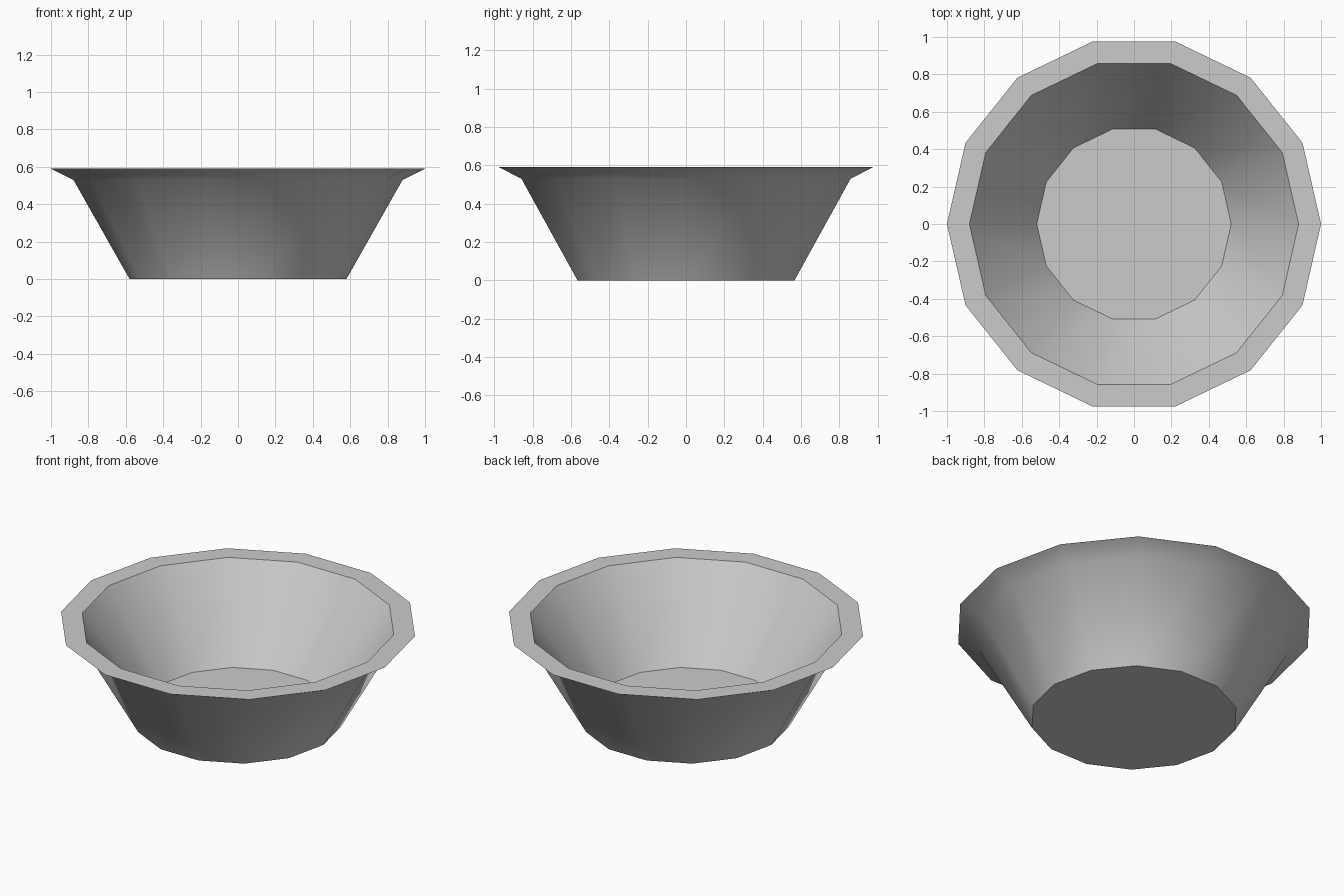
import bpy
import bmesh
from math import cos, sin, tau, radians

cube = bpy.data.objects.get("Cube")
if cube:
    bpy.data.objects.remove(cube, do_unlink=True)

SIDES = 14

# Plain grey material
grey = bpy.data.materials.new("grey")
grey.use_nodes = True
colour = (0.6, 0.6, 0.6, 1)
grey.diffuse_color = colour
grey.node_tree.nodes["Principled BSDF"].inputs["Base Color"].default_value = colour

# Bowl section (radius, height): base, outer wall, flared lip, rim, inner floor
profile = [(0.58, 0), (0.88, 0.53), (1.0, 0.59), (0.88, 0.59), (0.52, 0.08)]

bm = bmesh.new()
rings = [[bm.verts.new((r * cos(tau * i / SIDES), r * sin(tau * i / SIDES), z))
          for i in range(SIDES)] for r, z in profile]
for low, high in zip(rings, rings[1:]):
    for i in range(SIDES):
        j = (i + 1) % SIDES
        bm.faces.new((low[i], low[j], high[j], high[i]))

# Underside and inner floor
bm.faces.new(rings[0][::-1])
bm.faces.new(rings[-1])
bmesh.ops.recalc_face_normals(bm, faces=bm.faces)

mesh = bpy.data.meshes.new("bowl")
bm.to_mesh(mesh)
bm.free()
mesh.materials.append(grey)
bowl = bpy.data.objects.new("bowl", mesh)
bpy.context.collection.objects.link(bowl)

# Smooth walls, crisp rim and floor edges
bpy.ops.object.select_all(action="DESELECT")
bowl.select_set(True)
bpy.context.view_layer.objects.active = bowl
bpy.ops.object.shade_smooth_by_angle(angle=radians(45))
